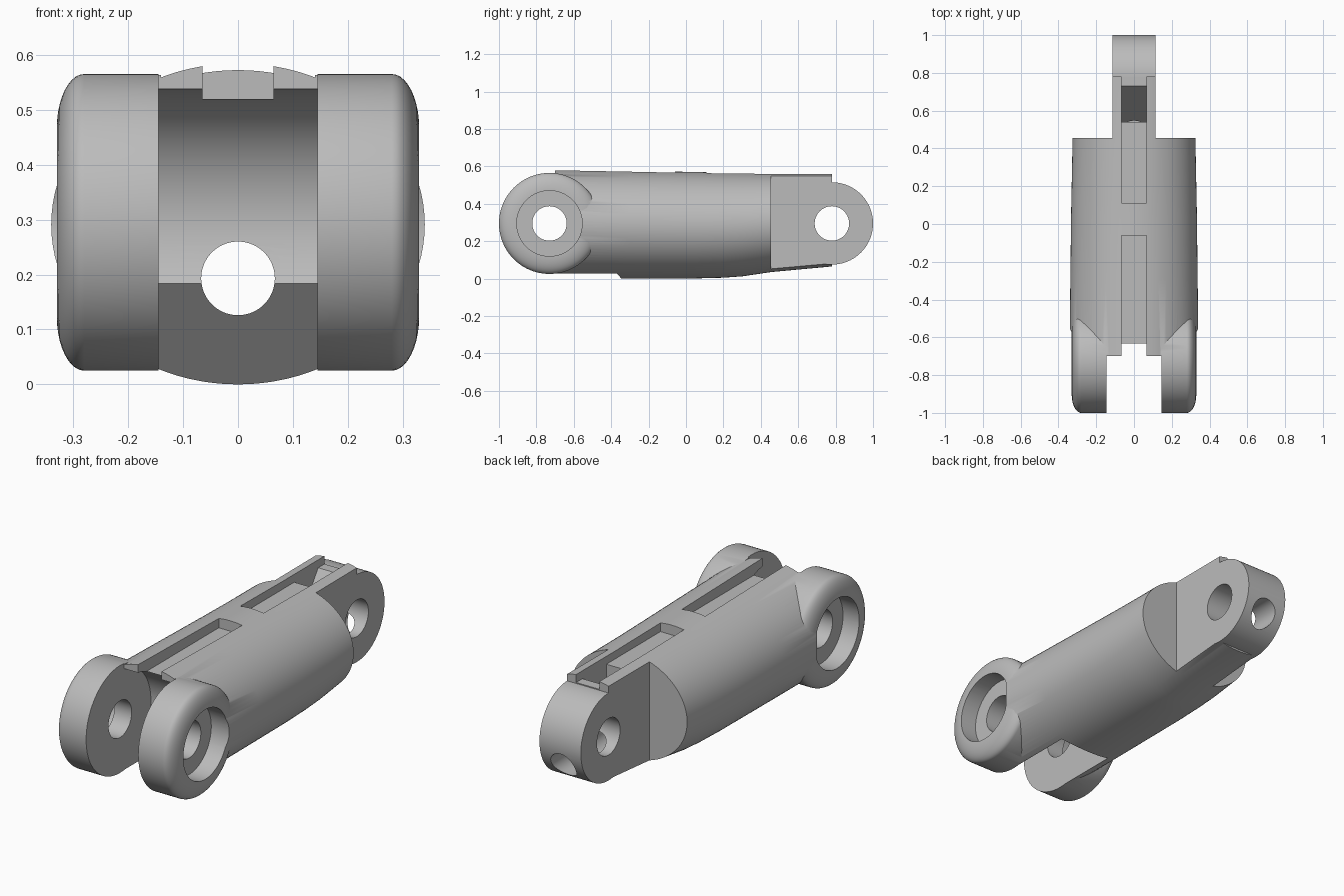
import bpy, bmesh
from math import sin, cos, pi, radians

cube = bpy.data.objects.get("Cube")
if cube:
    bpy.data.objects.remove(cube, do_unlink=True)

grey = bpy.data.materials.new("mid_grey")
grey.use_nodes = True
grey.diffuse_color = (0.5, 0.5, 0.5, 1)
grey.node_tree.nodes["Principled BSDF"].inputs["Base Color"].default_value = (0.5, 0.5, 0.5, 1)

SEG = 96
PIN_Z = 0.295
FRONT_PIN, REAR_PIN = -0.73, 0.78


def loft(name, rings):
    """Skin a list of equal-length rings and cap both ends."""
    bm = bmesh.new()
    loops = [[bm.verts.new(p) for p in ring] for ring in rings]
    n = len(loops[0])
    for a, b in zip(loops, loops[1:]):
        for i in range(n):
            j = (i + 1) % n
            bm.faces.new((a[i], a[j], b[j], b[i]))
    bm.faces.new(loops[0])
    bm.faces.new(loops[-1])
    bmesh.ops.recalc_face_normals(bm, faces=bm.faces)
    mesh = bpy.data.meshes.new(name)
    bm.to_mesh(mesh)
    bm.free()
    mesh.materials.append(grey)
    ob = bpy.data.objects.new(name, mesh)
    bpy.context.collection.objects.link(ob)
    return ob


def circle_x(x, y, r):
    return [(x, y + r * cos(2 * pi * i / SEG), PIN_Z + r * sin(2 * pi * i / SEG)) for i in range(SEG)]


def ellipse_y(y, rx, bottom, top):
    mid, rz = (top + bottom) / 2, (top - bottom) / 2
    return [(rx * cos(2 * pi * i / SEG), y, mid + rz * sin(2 * pi * i / SEG)) for i in range(SEG)]


def cylinder_x(name, x0, x1, y, r):
    return loft(name, [circle_x(x0, y, r), circle_x(x1, y, r)])


def prism_x(name, x0, x1, profile):
    return loft(name, [[(x, y, z) for y, z in profile] for x in (x0, x1)])


def combine(target, other, operation):
    bpy.context.view_layer.objects.active = target
    mod = target.modifiers.new(operation.lower(), "BOOLEAN")
    mod.operation, mod.solver, mod.object = operation, "EXACT", other
    bpy.ops.object.modifier_apply(modifier=mod.name)
    bpy.data.objects.remove(other, do_unlink=True)


# Tapered oval body, running on into the tongue: y, half width, bottom, top
sections = [(-0.72, 0.342, 0.0, 0.585), (-0.3, 0.337, 0.0, 0.577), (0.05, 0.333, 0.001, 0.57),
            (0.2, 0.33, 0.005, 0.568), (0.3, 0.328, 0.012, 0.567), (0.455, 0.325, 0.035, 0.565),
            (REAR_PIN, 0.325, 0.065, 0.565)]
link = loft("finger_link", [ellipse_y(*s) for s in sections])

# Flat sides of the rear tongue
for s in (-1, 1):
    combine(link, prism_x("tongue_side_cutter", s * 0.115, s * 0.6,
                          [(0.455, -0.2), (1.2, -0.2), (1.2, 0.8), (0.455, 0.8)]), "DIFFERENCE")

# Rounded tongue end
combine(link, cylinder_x("tongue_end", -0.115, 0.115, REAR_PIN, 0.22), "UNION")

# Front fork ears with softly rounded outer rims
for s in (-1, 1):
    rim = [(0.28 + 0.05 * sin(t * pi / 20), 0.17 + 0.1 * cos(t * pi / 20)) for t in range(11)]
    rings = [circle_x(s * x, FRONT_PIN, r) for x, r in [(0.14, 0.27)] + rim]
    combine(link, loft("fork_ear", rings), "UNION")

# Fork slot: round clearance behind the pin, sloping away underneath
arc = [(FRONT_PIN + 0.245 * cos(radians(a)), PIN_Z + 0.245 * sin(radians(a)))
       for a in [83 - 110 * i / 32 for i in range(33)]]
slot = [(-1.1, 0.7), (-0.7, 0.7)] + arc + [(-0.345, 0.0), (-0.26, -0.1), (-1.1, -0.1)]
combine(link, prism_x("slot_cutter", -0.145, 0.145, slot), "DIFFERENCE")

# Top grooves, the rear one with a ramped pocket
front_groove = [(-1.1, 0.52), (-0.06, 0.52), (-0.06, 0.7), (-1.1, 0.7)]
rear_groove = [(0.11, 0.52), (0.54, 0.52), (0.54, 0.25), (0.73, 0.52), (1.1, 0.52), (1.1, 0.7), (0.11, 0.7)]
for profile in (front_groove, rear_groove):
    combine(link, prism_x("groove_cutter", -0.065, 0.065, profile), "DIFFERENCE")

# Lengthwise bore
combine(link, loft("bore_cutter", [ellipse_y(y, 0.067, 0.126, 0.26) for y in (-1.2, 1.2)]), "DIFFERENCE")

# Pin holes and the ears' counterbores
for y in (FRONT_PIN, REAR_PIN):
    combine(link, cylinder_x("pin_cutter", -0.6, 0.6, y, 0.092), "DIFFERENCE")
for s in (-1, 1):
    combine(link, cylinder_x("counterbore_cutter", s * 0.24, s * 0.6, FRONT_PIN, 0.175), "DIFFERENCE")

bpy.ops.object.select_all(action="DESELECT")
link.select_set(True)
bpy.context.view_layer.objects.active = link
bpy.ops.object.shade_smooth_by_angle(angle=radians(30))
